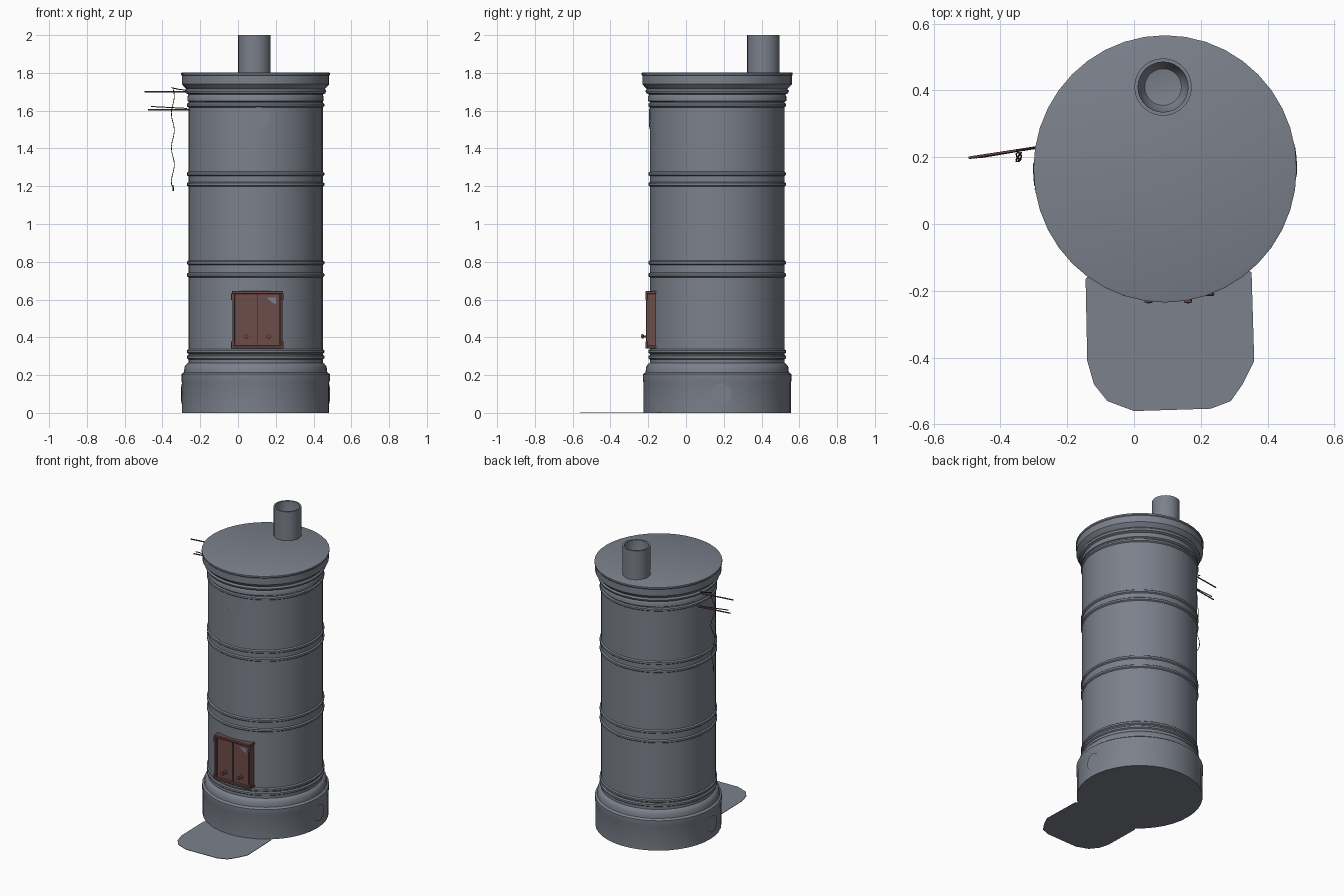
import bpy, bmesh, math
from mathutils import Vector

if "Cube" in bpy.data.objects:
    bpy.data.objects.remove(bpy.data.objects["Cube"])

CX, CY = 0.093, 0.165      # stove axis
BODY, FOOT = 0.356, 0.39   # drum and plinth radii


def material(name, color):
    m = bpy.data.materials.new(name)
    m.use_nodes = True
    m.diffuse_color = (*color, 1)
    m.node_tree.nodes["Principled BSDF"].inputs["Base Color"].default_value = (*color, 1)
    return m


steel = material("grey steel", (0.20, 0.218, 0.26))
rust = material("rust brown", (0.155, 0.075, 0.068))
dark = material("dark iron", (0.05, 0.04, 0.04))


def finish(name, bm, mat, smooth=True):
    bmesh.ops.recalc_face_normals(bm, faces=bm.faces)
    me = bpy.data.meshes.new(name)
    bm.to_mesh(me)
    bm.free()
    me.materials.append(mat)
    if smooth:
        me.shade_smooth()
        me.set_sharp_from_angle(angle=math.radians(35))
    ob = bpy.data.objects.new(name, me)
    bpy.context.collection.objects.link(ob)
    return ob


def lathe(name, profile, center, mat, steps=40):
    """Spin (radius, height) points round a vertical axis."""
    bm = bmesh.new()
    verts = [bm.verts.new((r, 0, z)) for r, z in profile]
    edges = [bm.edges.new(pair) for pair in zip(verts, verts[1:])]
    bmesh.ops.spin(bm, geom=verts + edges, cent=(0, 0, 0), axis=(0, 0, 1),
                   angle=math.tau, steps=steps, use_merge=True)
    bmesh.ops.remove_doubles(bm, verts=bm.verts, dist=0.0001)
    ob = finish(name, bm, mat)
    ob.location = (*center, 0)
    return ob


def box(name, lo, hi, mat, bevel=0.0):
    bm = bmesh.new()
    bmesh.ops.create_cube(bm, size=1)
    lo, hi = Vector(lo), Vector(hi)
    for v in bm.verts:
        v.co = (lo + hi) / 2 + v.co * (hi - lo)
    if bevel:
        bmesh.ops.bevel(bm, geom=bm.edges[:], offset=bevel, segments=1, affect='EDGES')
    return finish(name, bm, mat, False)


def wire(name, points, radius, mat):
    cu = bpy.data.curves.new(name, 'CURVE')
    cu.dimensions = '3D'
    cu.bevel_depth = radius
    cu.bevel_resolution = 1
    cu.use_fill_caps = True
    sp = cu.splines.new('POLY')
    sp.points.add(len(points) - 1)
    for p, co in zip(sp.points, points):
        p.co = (*co, 1)
    cu.materials.append(mat)
    ob = bpy.data.objects.new(name, cu)
    bpy.context.collection.objects.link(ob)
    return ob


def bead(z, r=BODY, out=0.008, half=0.012):
    """Profile points of a raised rib."""
    return [(r, z - half), (r + out, z - half / 2), (r + out, z + half / 2), (r, z + half)]


# Plinth with moulded shoulder
lathe("plinth", [(0, 0), (FOOT, 0), (FOOT, 0.16), (FOOT + 0.003, 0.17), (FOOT + 0.003, 0.205),
                 (FOOT - 0.01, 0.215), (0.378, 0.225), (0.376, 0.245), (0.364, 0.26),
                 (BODY, 0.265), (0, 0.265)], (CX, CY), steel)

# Drum with pairs of raised ribs
drum = [(0, 0.25), (BODY, 0.25)]
for z in (0.295, 0.325, 0.73, 0.795, 1.21, 1.265, 1.63):
    drum += bead(z)
drum += [(BODY, 1.70), (0, 1.70)]
lathe("drum", drum, (CX, CY), steel)

# Cornice and lid
cap = lathe("cornice_lid", [(0, 1.645), (BODY, 1.645), (0.366, 1.652), (0.366, 1.675),
                            (0.36, 1.685), (0.375, 1.692), (0.38, 1.705), (0.372, 1.715),
                            (0.387, 1.73), (0.396, 1.74), (0.396, 1.785), (0.40, 1.79),
                            (0.40, 1.80), (0.392, 1.803), (0, 1.803)], (CX, CY), steel)
cap.scale.x = 0.985

# Open flue pipe
lathe("flue_pipe", [(0.086, 1.79), (0.086, 2.0), (0.075, 2.0), (0.073, 1.85),
                    (0.055, 1.82), (0, 1.81)], (0.087, 0.41), steel, 28)


def round_cover(name, angle, z, radius, size):
    """Shallow disc with raised rim and small boss, curved to the wall."""
    bm = bmesh.new()
    bmesh.ops.create_circle(bm, cap_ends=True, radius=size, segments=24)
    for width, rise in ((0.003, 0.005), (0.006, 0), (0.003, -0.003), (size * 0.6, 0), (0.003, 0.004)):
        inner = [f for f in bm.faces if len(f.verts) > 4]
        bmesh.ops.inset_region(bm, faces=inner, thickness=width)
        for v in {v for f in inner for v in f.verts}:
            v.co.z += rise
    for v in bm.verts:
        a = angle + v.co.x / radius
        r = radius + v.co.z - 0.001
        v.co = (CX + r * math.cos(a), CY + r * math.sin(a), z + v.co.y)
    return finish(name, bm, steel)


round_cover("front_cleaning_cover", math.radians(-87.5), 1.56, BODY, 0.06)
round_cover("left_plinth_cover", math.radians(3), 0.10, FOOT, 0.055)
round_cover("right_plinth_cover", math.radians(183), 0.10, FOOT, 0.055)

# Hearth plate on the floor
outline = [(-0.145, -0.165), (-0.14, -0.41), (-0.12, -0.48), (-0.08, -0.53), (0, -0.56),
           (0.23, -0.553), (0.29, -0.53), (0.325, -0.48), (0.36, -0.41), (0.352, -0.145),
           (0.33, -0.13), (-0.12, -0.13)]
bm = bmesh.new()
sheet = bm.faces.new([bm.verts.new((x, y, 0)) for x, y in outline])
top = bmesh.ops.extrude_face_region(bm, geom=[sheet])["geom"]
bmesh.ops.translate(bm, vec=(0, 0, 0.003),
                    verts=[v for v in top if isinstance(v, bmesh.types.BMVert)])
finish("hearth_plate", bm, steel, False)

# Fire door frame
X0, X1, Z0, Z1 = -0.03, 0.235, 0.34, 0.645
MID = (X0 + X1) / 2
box("door_backing", (X0 + 0.005, -0.195, Z0 + 0.005), (X1 - 0.005, -0.14, Z1 - 0.005), rust)
for name, z in (("door_sill", Z0), ("door_lintel", Z1 - 0.016)):
    box(name, (X0 - 0.003, -0.215, z), (X1 + 0.003, -0.15, z + 0.016), rust, 0.003)
for name, x in (("right_jamb", X0), ("left_jamb", X1 - 0.014)):
    box(name, (x, -0.212, Z0), (x + 0.014, -0.15, Z1), rust, 0.003)

# Two door leaves with sunk panels, knobs and hinges
for side, a, b, hinge in (("right", X0 + 0.016, MID - 0.003, X0), ("left", MID + 0.003, X1 - 0.016, X1)):
    bm = bmesh.new()
    corners = [(a, Z0 + 0.018), (b, Z0 + 0.018), (b, Z1 - 0.018), (a, Z1 - 0.018)]
    face = bm.faces.new([bm.verts.new((x, -0.207, z)) for x, z in corners])
    bmesh.ops.inset_region(bm, faces=[face], thickness=0.012)
    bmesh.ops.inset_region(bm, faces=[face], thickness=0.004)
    for v in face.verts:
        v.co.y += 0.006
    finish(side + "_door_leaf", bm, rust, False)
    knob = lathe(side + "_door_knob", [(0, 0), (0.016, 0), (0.016, 0.004), (0.006, 0.006),
                                       (0.006, 0.022), (0.012, 0.026), (0.012, 0.034), (0, 0.037)],
                 (0, 0), rust, 12)
    knob.rotation_euler.x = math.pi / 2
    knob.location = ((a + b) / 2, -0.201, 0.405)
    for i, z in enumerate((0.36, 0.615)):
        wire(f"{side}_hinge_{i}", [(hinge, -0.21, z - 0.018), (hinge, -0.21, z + 0.018)], 0.006, rust)
box("door_gap", (MID - 0.003, -0.206, Z0 + 0.018), (MID + 0.003, -0.19, Z1 - 0.018), dark)

# Bare metal patch on the upper corner of one leaf
bm = bmesh.new()
bm.faces.new([bm.verts.new((x, -0.2025, z)) for x, z in
              ((0.152, 0.61), (0.18, 0.585), (0.202, 0.575), (0.202, 0.61))])
finish("bare_metal_patch", bm, steel, False)

# Damper rods on the right side
wire("upper_rod", [(-0.24, 0.237, 1.70), (-0.495, 0.198, 1.70)], 0.004, rust)
wire("lower_rod", [(-0.24, 0.237, 1.605), (-0.475, 0.2, 1.605)], 0.004, rust)
wire("lower_handle", [(-0.27, 0.232, 1.612), (-0.46, 0.2, 1.622)], 0.003, rust)
wire("upper_hook", [(-0.24, 0.237, 1.707), (-0.31, 0.226, 1.712), (-0.352, 0.218, 1.722)], 0.003, dark)

# Hanging pull cord
cord = [(-0.345 + 0.008 * math.sin(i * 0.9), 0.2 + 0.014 * math.cos(i * 0.7), 1.722 - i * 0.026)
        for i in range(21)]
wire("pull_cord", cord, 0.0018, dark)
wire("cord_toggle", [(-0.345, 0.195, 1.205), (-0.342, 0.193, 1.175)], 0.004, dark)
